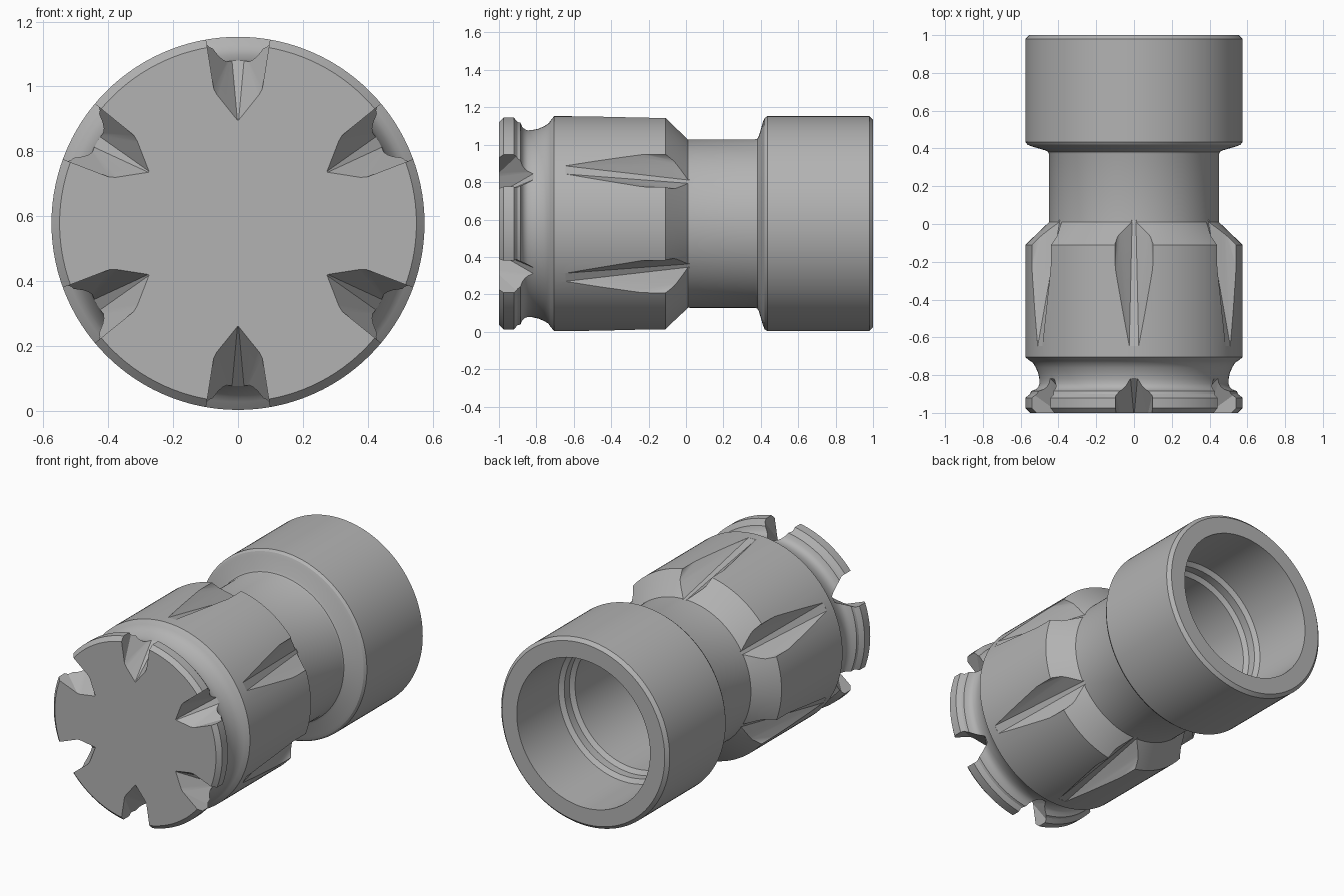
import bpy, bmesh, math
from mathutils import Matrix, Vector

cube = bpy.data.objects.get("Cube")
if cube:
    bpy.data.objects.remove(cube, do_unlink=True)

R = 0.575
AXIS_Z = 0.578

steel = bpy.data.materials.new("satin grey steel")
steel.use_nodes = True
grey = (0.45, 0.45, 0.45, 1)
steel.diffuse_color = grey
steel.node_tree.nodes["Principled BSDF"].inputs["Base Color"].default_value = grey


def add_object(name, bm):
    mesh = bpy.data.meshes.new(name)
    bm.to_mesh(mesh)
    bm.free()
    mesh.materials.append(steel)
    obj = bpy.data.objects.new(name, mesh)
    bpy.context.collection.objects.link(obj)
    return obj


def lathe(name, profile, steps=120):
    """Revolve (y, radius) points about the y axis."""
    bm = bmesh.new()
    verts = [bm.verts.new((0, y, r)) for y, r in profile]
    edges = [bm.edges.new(pair) for pair in zip(verts, verts[1:])]
    bmesh.ops.spin(bm, geom=verts + edges, axis=(0, 1, 0), cent=(0, 0, 0),
                   angle=math.tau, steps=steps, use_duplicate=False)
    bmesh.ops.remove_doubles(bm, verts=bm.verts, dist=1e-4)
    bmesh.ops.recalc_face_normals(bm, faces=bm.faces)
    return add_object(name, bm)


def notch_ring(name, points):
    """Six convex wedges round the axis from (half width, y, radius) points."""
    bm = bmesh.new()
    for k in range(6):
        turn = Matrix.Rotation(k * math.tau / 6, 3, 'Y')
        corners = {(s * x, y, r) for x, y, r in points for s in (-1, 1)}
        verts = [bm.verts.new(turn @ Vector(c)) for c in sorted(corners)]
        hull = bmesh.ops.convex_hull(bm, input=verts)
        spare = set(hull["geom_interior"]) | set(hull["geom_unused"])
        bmesh.ops.delete(bm, geom=[g for g in spare if isinstance(g, bmesh.types.BMVert)],
                         context='VERTS')
    bmesh.ops.recalc_face_normals(bm, faces=bm.faces)
    obj = add_object(name, bm)
    obj.hide_render = True
    return obj


# Outer skin from the solid front face to the open rear, then back down the bore
profile = [
    (-1, 0), (-1, 0.55), (-0.975, R), (-0.92, R), (-0.9, 0.55),
    (-0.885, 0.545), (-0.875, 0.52), (-0.862, 0.507), (-0.845, 0.5),
    (-0.82, 0.501), (-0.79, 0.507), (-0.76, 0.52), (-0.735, 0.535),
    (-0.725, 0.55), (-0.705, R),
    (-0.11, R), (0.01, 0.45),
    (0.37, 0.45), (0.382, 0.455), (0.39, 0.47), (0.412, 0.545),
    (0.42, 0.564), (0.435, R),
    (0.98, R), (1, 0.555), (1, 0.455),
    (0.6, 0.45), (0.58, 0.425), (0.53, 0.425), (0.51, 0.4),
    (-0.3, 0.4), (-0.3, 0),
]
body = lathe("socket_body", profile)

# Wedge notches in the front flange and tapering flutes on the shoulder
front_notches = notch_ring("front_notch_cutter", [
    (0, -1.02, 0.298), (0.07, -1.02, 0.385), (0.1, -1.02, R), (0.1, -1.02, 0.65),
    (0.1, -0.89, R), (0.1, -0.89, 0.65),
    (0.02, -0.8, 0.518), (0.03, -0.8, 0.65)])
shoulder_flutes = notch_ring("shoulder_flute_cutter", [
    (0.01, 0.02, 0.447), (0.08, 0.02, 0.5), (0.1, 0.02, 0.55), (0.1, 0.02, 0.65),
    (0.1, -0.25, 0.57), (0.1, -0.25, 0.65),
    (0.025, -0.645, 0.574), (0.03, -0.66, 0.65)])

cutters = (front_notches, shoulder_flutes)
for cutter in cutters:
    cut = body.modifiers.new(cutter.name, 'BOOLEAN')
    cut.operation = 'DIFFERENCE'
    cut.solver = 'EXACT'
    cut.object = cutter

# Bake the cuts and drop the cutters
bpy.context.view_layer.update()
graph = bpy.context.evaluated_depsgraph_get()
baked = bpy.data.meshes.new_from_object(body.evaluated_get(graph))
body.modifiers.clear()
body.data = baked
for cutter in cutters:
    bpy.data.objects.remove(cutter, do_unlink=True)
body.location.z = AXIS_Z

bpy.ops.object.select_all(action='DESELECT')
body.select_set(True)
bpy.context.view_layer.objects.active = body
bpy.ops.object.shade_smooth_by_angle(angle=math.radians(28))
